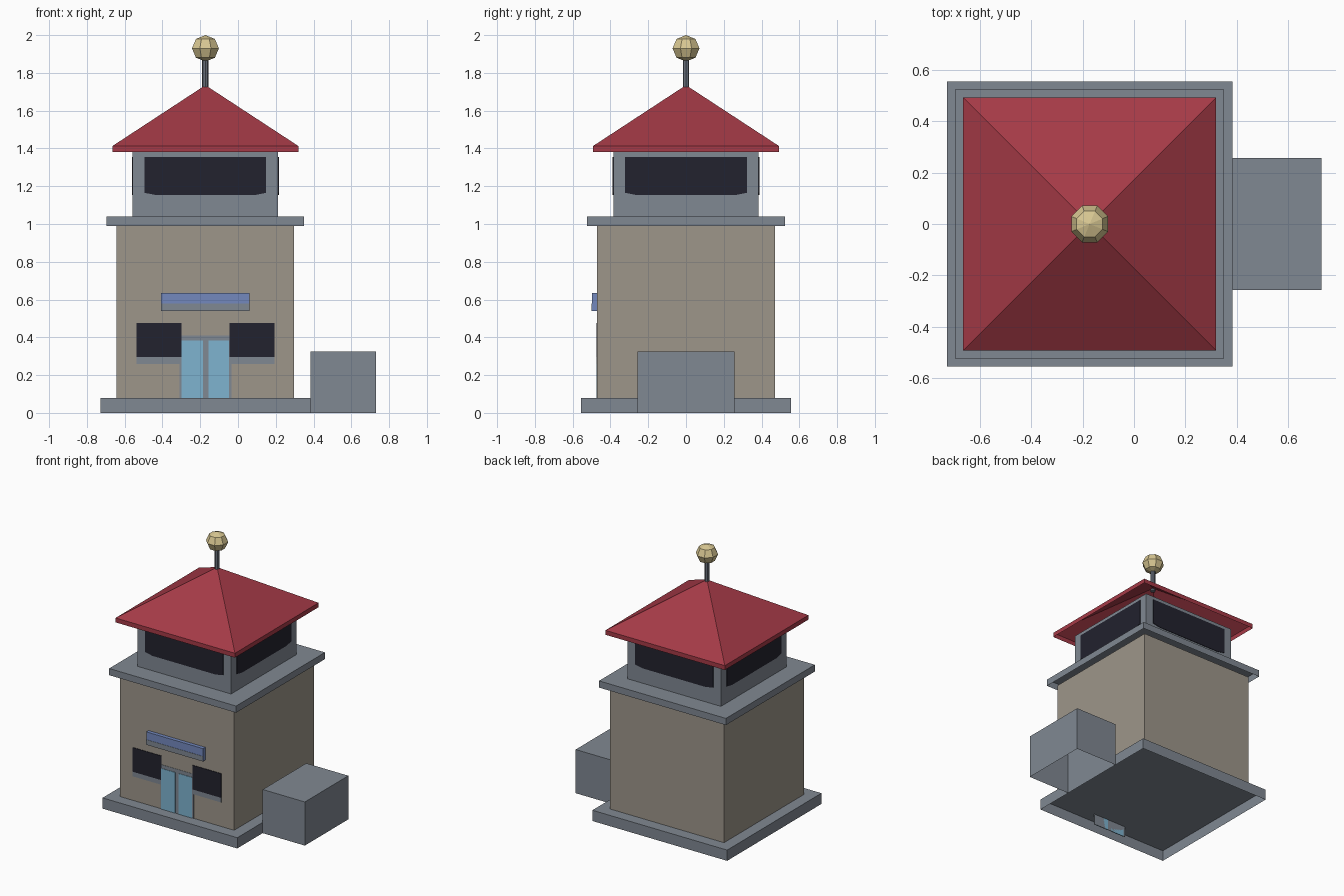
import bpy, bmesh, math
from mathutils import Matrix

if "Cube" in bpy.data.objects:
    bpy.data.objects.remove(bpy.data.objects["Cube"])

CX = -0.1725  # tower axis


def srgb(r, g, b):
    f = lambda c: c / 12.92 if c <= 0.04045 else ((c + 0.055) / 1.055) ** 2.4
    return tuple(f(v / 255) for v in (r, g, b)) + (1.0,)


def material(name, *rgb):
    m = bpy.data.materials.new(name)
    m.diffuse_color = srgb(*rgb)
    m.use_nodes = True
    m.node_tree.nodes["Principled BSDF"].inputs["Base Color"].default_value = m.diffuse_color
    return m


STONE = material("warm stone", 157, 150, 138)
GREY = material("blue grey", 128, 136, 146)
RED = material("roof red", 165, 58, 71)
DARK = material("dark glass", 34, 34, 46)
DOOR = material("door blue", 126, 180, 208)
SIGN = material("sign blue", 116, 137, 190)
GOLD = material("pale gold", 216, 199, 146)
POLE = material("pole grey", 104, 111, 122)


def finish(bm, name, *mats):
    me = bpy.data.meshes.new(name)
    bm.to_mesh(me)
    bm.free()
    for m in mats:
        me.materials.append(m)
    ob = bpy.data.objects.new(name, me)
    bpy.context.collection.objects.link(ob)
    return ob


def box(name, x, y, z, mat, open_bottom=False):
    bm = bmesh.new()
    bmesh.ops.create_cube(bm, size=1)
    for v in bm.verts:
        for i, (a, b) in enumerate((x, y, z)):
            v.co[i] = a if v.co[i] < 0 else b
    if open_bottom:
        bm.normal_update()
        low = [f for f in bm.faces if f.normal.z < -0.5]
        bmesh.ops.delete(bm, geom=low, context='FACES_ONLY')
    return finish(bm, name, mat)


def tier(name, half, z, mat):
    return box(name, (CX - half, CX + half), (-half, half), z, mat, True)


# stacked tower tiers, each a hollow lid open underneath
tier("base_plinth", 0.555, (0, 0.08), GREY)
tier("tower_body", 0.47, (0.08, 0.99), STONE)
tier("ledge", 0.523, (0.99, 1.04), GREY)
tier("lookout_cabin", 0.385, (1.04, 1.38), GREY)
box("side_annex", (0.383, 0.73), (-0.256, 0.256), (0, 0.325), GREY, True)

# hipped roof: square skirt rising to a point, open underneath
bm = bmesh.new()
h = 0.492
rings = [[bm.verts.new((CX + sx * h, sy * h, z))
          for sx, sy in ((-1, -1), (1, -1), (1, 1), (-1, 1))] for z in (1.38, 1.413)]
apex = bm.verts.new((CX, 0, 1.735))
for i in range(4):
    j = (i + 1) % 4
    bm.faces.new((rings[0][i], rings[0][j], rings[1][j], rings[1][i]))
    bm.faces.new((rings[1][i], rings[1][j], apex))
finish(bm, "roof", RED)

# pole and faceted ball on top
bm = bmesh.new()
bmesh.ops.create_cone(bm, cap_ends=True, segments=8, radius1=0.017, radius2=0.017, depth=0.17,
                      matrix=Matrix.Translation((CX, 0, 1.795)))
finish(bm, "roof_pole", POLE)
bm = bmesh.new()
bmesh.ops.create_uvsphere(bm, u_segments=8, v_segments=4, radius=1,
                          matrix=Matrix.Translation((CX, 0, 1.93))
                          @ Matrix.Rotation(math.pi / 8, 4, 'Z')
                          @ Matrix.Diagonal((0.077, 0.077, 0.07, 1)))
finish(bm, "roof_ball", GOLD)

# lookout windows on all four sides, with slightly clipped lower corners
for k, side in enumerate(("front", "right", "back", "left")):
    bm = bmesh.new()
    pts = [(-0.322, 1.355), (-0.322, 1.165), (-0.26, 1.153),
           (0.26, 1.153), (0.322, 1.165), (0.322, 1.355)]
    face = bm.faces.new([bm.verts.new((u, -0.384, z)) for u, z in pts])
    out = bmesh.ops.extrude_face_region(bm, geom=[face])["geom"]
    for v in out:
        if isinstance(v, bmesh.types.BMVert):
            v.co.y -= 0.005
    bmesh.ops.recalc_face_normals(bm, faces=bm.faces)
    bm.transform(Matrix.Translation((CX, 0, 0)) @ Matrix.Rotation(k * math.pi / 2, 4, 'Z'))
    finish(bm, side + "_lookout_window", DARK)


def plate(name, x, z, mat, t):
    box(name, x, (-0.47 - t, -0.469), z, mat)


# ground floor front: windows, sills and double door
for s, x in (("left", (-0.537, -0.30)), ("right", (-0.045, 0.192))):
    plate(s + "_window", x, (0.295, 0.475), DARK, 0.004)
    plate(s + "_sill", x, (0.26, 0.295), GREY, 0.003)
plate("door_frame", (-0.31, -0.035), (0.0, 0.41), GREY, 0.002)
for s, x in (("left", (-0.30, -0.186)), ("right", (-0.157, -0.048))):
    plate(s + "_door", x, (0.0, 0.383), DOOR, 0.005)

# sign board over the door, grey along its lower front
box("sign_board", (-0.407, 0.06), (-0.497, -0.469), (0.54, 0.635), SIGN)
box("sign_lower_band", (-0.407, 0.06), (-0.499, -0.496), (0.54, 0.578), GREY)
